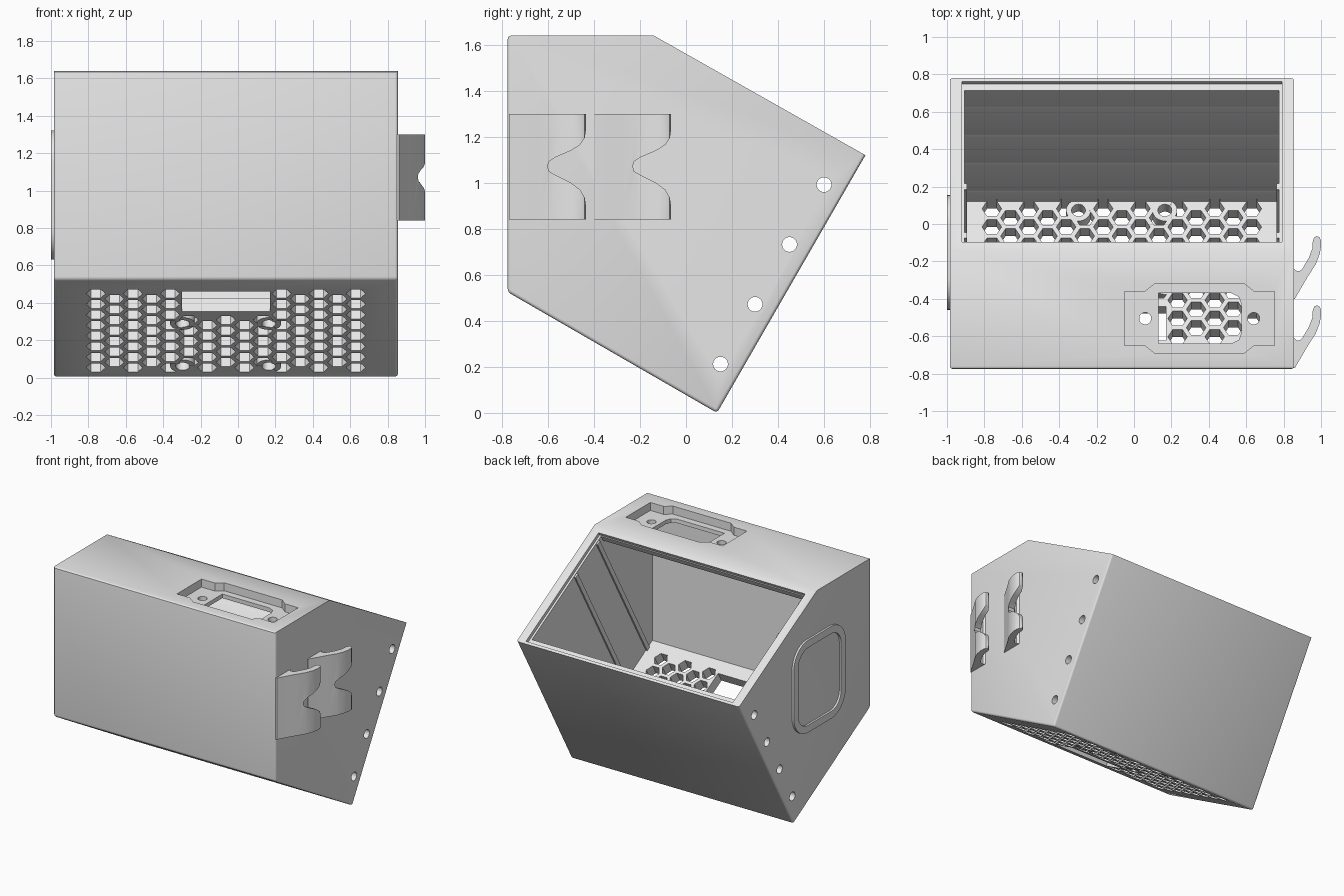
import bpy, bmesh
from math import sin, cos, pi, sqrt

if "Cube" in bpy.data.objects:
    bpy.data.objects.remove(bpy.data.objects["Cube"], do_unlink=True)

grey = bpy.data.materials.new("light_grey_plastic")
grey.use_nodes = True
grey.diffuse_color = (0.8, 0.8, 0.8, 1)
grey.node_tree.nodes["Principled BSDF"].inputs["Base Color"].default_value = (0.8, 0.8, 0.8, 1)

C30, S30 = cos(pi / 6), 0.5
LEFT, RIGHT = -0.985, 0.855          # outer side walls
IN_LEFT, IN_RIGHT = -0.905, 0.775    # inner side walls

# Sketch planes: (u, v) in the plane, t along its normal
PLANES = {
    "side": lambda u, v, t: (t, u, v),
    "flat": lambda u, v, t: (u, v, t),
    "floor": lambda u, v, t: (u, 0.13 - C30 * v + S30 * t, 0.01 + S30 * v + C30 * t),
}


def finish(name, bm):
    bmesh.ops.recalc_face_normals(bm, faces=bm.faces)
    mesh = bpy.data.meshes.new(name)
    bm.to_mesh(mesh)
    bm.free()
    mesh.materials.append(grey)
    obj = bpy.data.objects.new(name, mesh)
    bpy.context.collection.objects.link(obj)
    return obj


def add_prism(bm, points, plane, lo, hi):
    put = PLANES[plane]
    a = [bm.verts.new(put(u, v, lo)) for u, v in points]
    b = [bm.verts.new(put(u, v, hi)) for u, v in points]
    bm.faces.new(a)
    bm.faces.new(b)
    for i in range(len(a)):
        j = (i + 1) % len(a)
        bm.faces.new((a[i], a[j], b[j], b[i]))


def prisms(name, outlines, plane, lo, hi):
    bm = bmesh.new()
    for points in outlines:
        add_prism(bm, points, plane, lo, hi)
    return finish(name, bm)


def ring(name, outer, inner, plane, lo, hi):
    put = PLANES[plane]
    bm = bmesh.new()
    loops = [[bm.verts.new(put(u, v, t)) for u, v in pts]
             for pts, t in ((outer, lo), (outer, hi), (inner, hi), (inner, lo))]
    n = len(outer)
    for k in range(4):
        a, b = loops[k], loops[(k + 1) % 4]
        for i in range(n):
            j = (i + 1) % n
            bm.faces.new((a[i], a[j], b[j], b[i]))
    return finish(name, bm)


def circle(u, v, r, n=32):
    return [(u + r * cos(2 * pi * i / n), v + r * sin(2 * pi * i / n)) for i in range(n)]


def rect(u0, u1, v0, v1):
    return [(u0, v0), (u1, v0), (u1, v1), (u0, v1)]


def rounded(u0, u1, v0, v1, r, n=8):
    corners = [(u1 - r, v1 - r), (u0 + r, v1 - r), (u0 + r, v0 + r), (u1 - r, v0 + r)]
    return [(cu + r * cos((k + i / n) * pi / 2), cv + r * sin((k + i / n) * pi / 2))
            for k, (cu, cv) in enumerate(corners) for i in range(n + 1)]


def activate(obj):
    bpy.ops.object.select_all(action="DESELECT")
    obj.select_set(True)
    bpy.context.view_layer.objects.active = obj


def cut(obj, cutter):
    cutter.hide_render = True
    mod = obj.modifiers.new("cut", "BOOLEAN")
    mod.operation, mod.solver, mod.object = "DIFFERENCE", "EXACT", cutter
    activate(obj)
    bpy.ops.object.modifier_apply(modifier=mod.name)
    bpy.data.objects.remove(cutter, do_unlink=True)


def smooth(obj):
    activate(obj)
    bpy.ops.object.shade_smooth_by_angle(angle=pi / 6)


# Housing: five-sided shell with rounded front, floor and back edges
profile = [(-0.775, 1.64), (-0.14, 1.64), (0.78, 1.12), (0.135, 0.0), (-0.775, 0.525)]
bm = bmesh.new()
add_prism(bm, profile, "side", LEFT, RIGHT)
bmesh.ops.recalc_face_normals(bm, faces=bm.faces)


def is_slope(f):
    return f.normal.y > 0.3 and f.normal.z > 0.3


def is_soft(f):
    return f.normal.y < -0.4 or f.normal.z < -0.4


soft = [e for e in bm.edges if any(is_soft(f) for f in e.link_faces)
        and not any(is_slope(f) for f in e.link_faces)]
bmesh.ops.bevel(bm, geom=soft, offset=0.015, segments=3, profile=0.5, affect="EDGES")
housing = finish("housing", bm)

# Cavity and the shallow lid seat around its mouth
cavity = [(-0.04, 1.698), (-0.125, 1.55), (-0.71, 1.55), (-0.71, 0.579), (0.12, 0.10), (0.795, 1.269)]
cut(housing, prisms("cavity_cutter", [cavity], "side", IN_LEFT, IN_RIGHT))


def on_slope(y, depth):
    return (y - 0.492 * depth, 1.64 - (y + 0.14) * 0.565 - 0.87 * depth)


seat = [on_slope(-0.095, -0.05), on_slope(-0.095, 0.025), on_slope(0.762, 0.025), on_slope(0.762, -0.05)]
cut(housing, prisms("lid_seat_cutter", [seat], "side", IN_LEFT - 0.015, IN_RIGHT + 0.015))

# Honeycomb vents, cable window and fan screw holes in the sloped floor
pitch = 0.113
hexes = []
for col in range(15):
    x = -0.76 + 0.0993 * col
    odd = col % 2
    for row in range(8 - odd):
        s = 0.097 + pitch * (row + 0.5 * odd)
        if not (-0.33 < x < 0.2 and s > 0.64):
            hexes.append(circle(x, s, 0.052, 6))
cut(housing, prisms("vent_cutter", hexes, "floor", -0.05, 0.1))
cut(housing, prisms("window_cutter", [rect(-0.3, 0.17, 0.70, 0.91)], "floor", -0.05, 0.1))
screws = [(x, s) for x in (-0.297, 0.165) for s in (0.107, 0.56)]
cut(housing, prisms("fan_hole_cutter", [circle(x, s, 0.037) for x, s in screws], "floor", -0.05, 0.1))

# Power inlet: stepped recess, opening and two screw holes in the top
mid_x, mid_y = 0.35, -0.505
quarter = [(0.4, 0.145), (0.29, 0.145), (0.24, 0.185)]
right_half = quarter[::-1] + [(x, -y) for x, y in quarter]
outline = right_half + [(-x, -y) for x, y in right_half]
recess = [(mid_x + x, mid_y + y) for x, y in outline]
cut(housing, prisms("inlet_recess_cutter", [recess], "flat", 1.58, 1.75))
opening = [(0.13, -0.64), (0.52, -0.64), (0.56, -0.62), (0.575, -0.58),
           (0.575, -0.43), (0.56, -0.39), (0.52, -0.37), (0.13, -0.37)]
cut(housing, prisms("inlet_cutter", [opening], "flat", 1.45, 1.7))
cut(housing, prisms("inlet_screw_cutter", [circle(x, mid_y, 0.032) for x in (0.06, 0.64)], "flat", 1.45, 1.7))

# Row of holes through both sides, parallel to the back
side_holes = [circle(0.15 + 0.15 * i, 0.212 + 0.26 * i, 0.032) for i in range(4)]
cut(housing, prisms("side_hole_cutter", side_holes, "side", -1.1, 1.0))
smooth(housing)

# Fan screw bosses
for i, (x, s) in enumerate(screws):
    smooth(ring(f"fan_boss_{i + 1}", circle(x, s, 0.066), circle(x, s, 0.037), "floor", -0.002, 0.072))

# Thin guide rails on the inner side walls
for name, lo, hi in (("left", IN_RIGHT - 0.012, IN_RIGHT + 0.01), ("right", IN_LEFT - 0.01, IN_LEFT + 0.012)):
    rails = []
    for y in (-0.06, 0.2):
        top_a, top_b = on_slope(y, 0.03), on_slope(y + 0.03, 0.03)
        length = 1.2
        rails.append([top_a, top_b] + [(p[0] - S30 * length, p[1] - C30 * length) for p in (top_b, top_a)])
    prisms(f"{name}_guide_rails", rails, "side", lo, hi)

# Plain raised border on the right side
smooth(ring("raised_border", rounded(-0.46, 0.155, 0.63, 1.32, 0.17),
            rounded(-0.405, 0.10, 0.685, 1.265, 0.115), "side", -1.0, LEFT + 0.01))

# Two curved cable hooks with a notch in the outer lip
hook = [(0.845, -0.77), (0.86, -0.77), (0.93, -0.65), (0.972, -0.585), (0.993, -0.53), (1.0, -0.49),
        (1.0, -0.46), (0.992, -0.441), (0.978, -0.435), (0.964, -0.441), (0.956, -0.46), (0.954, -0.50),
        (0.935, -0.55), (0.90, -0.61), (0.885, -0.622), (0.87, -0.622), (0.845, -0.60)]
notch = [(-0.3, 1.23), (-0.435, 1.23), (-0.44, 1.195), (-0.46, 1.165), (-0.50, 1.14), (-0.57, 1.11),
         (-0.595, 1.093), (-0.602, 1.072), (-0.595, 1.05), (-0.57, 1.035), (-0.50, 1.0), (-0.46, 0.97),
         (-0.44, 0.935), (-0.435, 0.90), (-0.3, 0.90)]
for i in range(2):
    shift = 0.37 * i
    body = prisms(f"cable_hook_{i + 1}", [[(x, y + shift) for x, y in hook]], "flat", 0.84, 1.30)
    cut(body, prisms("notch_cutter", [[(y + shift, z) for y, z in notch]], "side", 0.87, 1.1))
    smooth(body)
